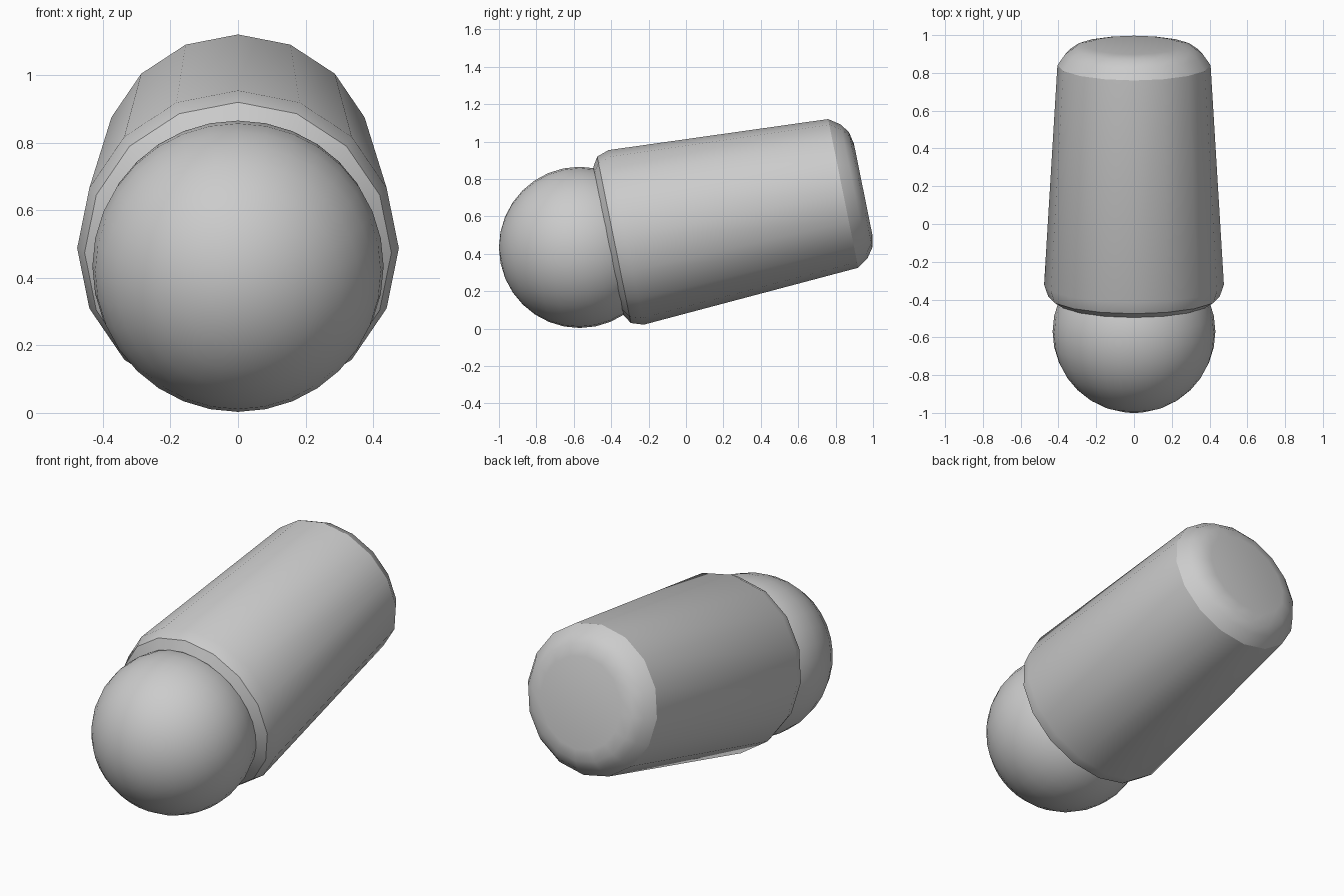
import bpy, bmesh, math
from mathutils import Matrix, Vector

cube = bpy.data.objects.get("Cube")
if cube:
    bpy.data.objects.remove(cube, do_unlink=True)

grey = bpy.data.materials.new("plain grey")
grey.use_nodes = True
colour = (0.6, 0.6, 0.6, 1)
grey.diffuse_color = colour
grey.node_tree.nodes["Principled BSDF"].inputs["Base Color"].default_value = colour

TILT = math.radians(11.45)
# Local z runs along the raised axis, towards the back
AXIS = Matrix.Rotation(TILT - math.pi / 2, 4, 'X')


def finish(name, bm, origin):
    bmesh.ops.recalc_face_normals(bm, faces=bm.faces)
    mesh = bpy.data.meshes.new(name)
    bm.transform(Matrix.Translation(origin) @ AXIS)
    bm.to_mesh(mesh)
    bm.free()
    mesh.materials.append(grey)
    obj = bpy.data.objects.new(name, mesh)
    bpy.context.collection.objects.link(obj)
    bpy.ops.object.select_all(action='DESELECT')
    obj.select_set(True)
    bpy.context.view_layer.objects.active = obj
    bpy.ops.object.shade_smooth_by_angle(angle=math.radians(30))


# Ball tip
bm = bmesh.new()
bmesh.ops.create_uvsphere(bm, u_segments=32, v_segments=16, radius=0.431)
finish("ball_tip", bm, Vector((0, -0.569, 0.434)))

# Tapered barrel: (radius, distance along axis) from the front collar to the rounded end
profile = [(0.404, -0.097), (0.454, -0.066), (0.476, 0), (0.4055, 1.184),
           (0.364, 1.244), (0.315, 1.279), (0.25, 1.293)]
SIDES = 16
bm = bmesh.new()
rings = []
for radius, along in profile:
    angles = [2 * math.pi * i / SIDES for i in range(SIDES)]
    rings.append([bm.verts.new((radius * math.cos(a), radius * math.sin(a), along))
                  for a in angles])
for near, far in zip(rings, rings[1:]):
    for i in range(SIDES):
        j = (i + 1) % SIDES
        bm.faces.new((near[i], near[j], far[j], far[i]))
bm.faces.new(rings[0])
bm.faces.new(rings[-1])
finish("tapered_barrel", bm, Vector((0, -0.32, 0.4875)))
